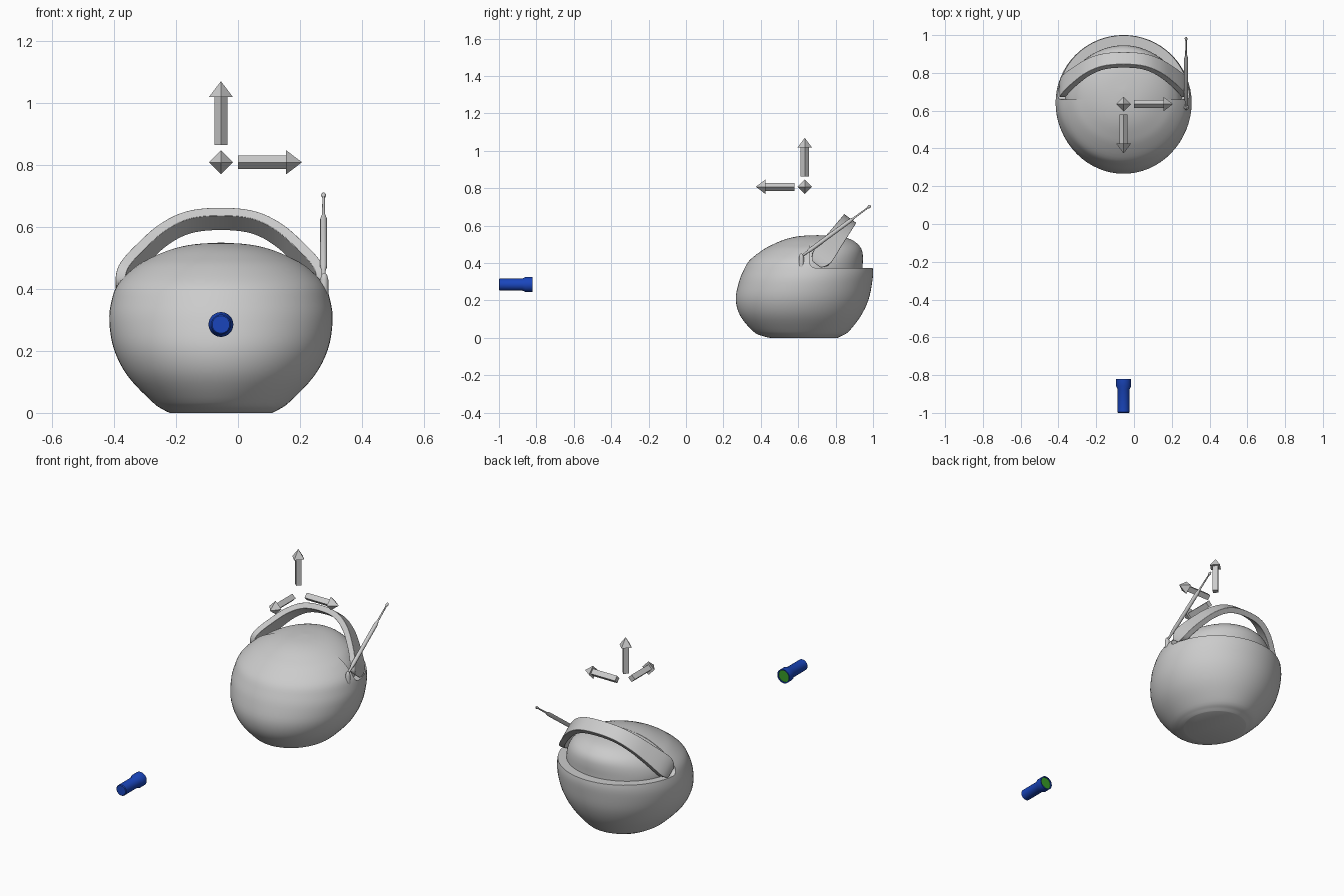
import bpy, bmesh, math
from mathutils import Vector
from mathutils.bvhtree import BVHTree

if "Cube" in bpy.data.objects:
    bpy.data.objects.remove(bpy.data.objects["Cube"])

CX, CY = -0.055, 0.635


def finish(name, bm, angle=35, color=None):
    bmesh.ops.recalc_face_normals(bm, faces=bm.faces)
    me = bpy.data.meshes.new(name)
    bm.to_mesh(me)
    bm.free()
    ob = bpy.data.objects.new(name, me)
    bpy.context.collection.objects.link(ob)
    if color:
        mat = bpy.data.materials.new(name + "_colour")
        mat.diffuse_color = color
        mat.use_nodes = True
        mat.node_tree.nodes["Principled BSDF"].inputs["Base Color"].default_value = mat.diffuse_color
        me.materials.append(mat)
    smooth(ob, angle)
    return ob


def smooth(ob, angle):
    bpy.ops.object.select_all(action='DESELECT')
    ob.select_set(True)
    bpy.context.view_layer.objects.active = ob
    if angle:
        bpy.ops.object.shade_smooth_by_angle(angle=math.radians(angle))


def spline(pts, steps):
    """Catmull-Rom through tuples of any length."""
    p = [Vector(q) for q in pts]
    p = [p[0]] + p + [p[-1]]
    out = []
    for i in range(1, len(p) - 2):
        a, b, c, d = p[i - 1:i + 3]
        for k in range(steps):
            t = k / steps
            out.append(0.5 * (2 * b + (c - a) * t + (2 * a - 5 * b + 4 * c - d) * t * t
                              + (3 * b - a - 3 * c + d) * t ** 3))
    return out + [p[-1]]


def skin(rings):
    """Join rings of points into a capped tube."""
    bm = bmesh.new()
    vs = [[bm.verts.new(v) for v in r] for r in rings]
    n = len(vs[0])
    for a, b in zip(vs, vs[1:]):
        for i in range(n):
            j = (i + 1) % n
            bm.faces.new((a[i], a[j], b[j], b[i]))
    bm.faces.new(vs[0][::-1])
    bm.faces.new(vs[-1])
    return bm


def loft(rows, n=64):
    """Rows are height, half width, front y, back y."""
    rings = []
    for z, rx, yf, yb in spline(rows, 4):
        c, ry = (yf + yb) / 2, (yb - yf) / 2
        rings.append([(CX + rx * math.cos(2 * math.pi * i / n),
                       c + ry * math.sin(2 * math.pi * i / n), z) for i in range(n)])
    return skin(rings)


def turned(start, axis, prof, n, phase=0.0):
    """Profile of (distance along axis, radius) turned about an axis."""
    axis = Vector(axis).normalized()
    u = axis.orthogonal().normalized()
    w = axis.cross(u)
    rings = []
    for d, r in prof:
        c = Vector(start) + axis * d
        rings.append([c + r * (u * math.cos(2 * math.pi * i / n + phase)
                               + w * math.sin(2 * math.pi * i / n + phase)) for i in range(n)])
    return skin(rings)


# Outer shell with flat base
bm = loft([(0, .165, .45, .81), (.01, .185, .41, .83), (.034, .22, .36, .87), (.118, .30, .29, .935),
           (.205, .345, .266, .976), (.295, .36, .282, .995), (.36, .353, .307, 1.0),
           (.415, .332, .34, .985), (.47, .278, .41, .95), (.50, .228, .465, .92),
           (.527, .165, .53, .88), (.543, .095, .60, .81), (.55, .002, .69, .694)])
surface = BVHTree.FromBMesh(bm)
shell = finish("shell", bm, 0)

# Step cut across the upper back of the shell, with a rounded front corner
bm = bmesh.new()
bmesh.ops.create_cube(bm, size=1)
for v in bm.verts:
    v.co = Vector((v.co.x * 2, .93 + v.co.y * .54, .674 + v.co.z * .6))
edge = [e for e in bm.edges if all(v.co.y < .7 and v.co.z < .4 for v in e.verts)]
bmesh.ops.bevel(bm, geom=edge, offset=.035, segments=5, profile=.5, affect='EDGES')
cutter = finish("step_cutter", bm, 0)
cutter.hide_render = True
smooth(shell, 0)
mod = shell.modifiers.new("step", 'BOOLEAN')
mod.operation = 'DIFFERENCE'
mod.object = cutter
bpy.ops.object.modifier_apply(modifier=mod.name)
bpy.data.objects.remove(cutter)
smooth(shell, 35)

# Inset dome behind the handle
finish("inner_dome", loft([(.30, .30, .36, .944), (.374, .31, .36, .944), (.43, .295, .37, .946),
                           (.47, .262, .42, .94), (.50, .222, .472, .92), (.527, .16, .54, .88),
                           (.543, .09, .61, .81), (.549, .002, .70, .704)]))

# Tilted strap handle: lateral offset, distance up the tilted plane, width
half = [(.322, -.042, .05), (.324, -.03, .085), (.318, .0, .112), (.298, .04, .112), (.255, .10, .10),
        (.195, .17, .09), (.125, .22, .083), (.05, .24, .08)]
path = spline(half + [(-u, v, w) for u, v, w in reversed(half)], 4)
up, across = Vector((0, .593, .806)), Vector((0, .806, -.593))
rings = []
for i, (u, v, w) in enumerate(path):
    a, b = path[max(i - 1, 0)], path[min(i + 1, len(path) - 1)]
    t = (Vector((b[0], 0, 0)) + up * b[1] - Vector((a[0], 0, 0)) - up * a[1]).normalized()
    nrm = t.cross(across).normalized() * .016
    c = Vector((CX + u, .725, .43)) + up * v
    s = across * w / 2
    rings.append([c + nrm + s, c + nrm - s, c - nrm - s, c - nrm + s])
handle = finish("handle", skin(rings), 40)
bev = handle.modifiers.new("soft_edges", 'BEVEL')
bev.width, bev.segments = .007, 2

# Antenna with its hinge post
finish("antenna_post", turned((.278, .617, .375), (0, 0, 1),
       [(0, .013), (.055, .013), (.07, .009), (.076, .003)], 16))
root = Vector((.276, .625, .442))
axis = Vector((.276, .986, .706)) - root
finish("antenna_rod", turned(root, axis, [(0, .006), (.03, .007), (.05, .011), (.31, .011), (.335, .005),
       (.43, .004), (.434, .007), (.442, .008), (.45, .004)], 16))

# Raised round spots on the front: x, z, radius
for x, z, r in [(-.289, .466, .015), (-.166, .434, .018), (-.231, .405, .015), (-.215, .356, .014),
                (.05, .434, .018), (.115, .40, .022), (.176, .392, .015), (.098, .356, .015),
                (.176, .466, .015)]:
    hit, nrm, _, _ = surface.ray_cast(Vector((x, -1, z)), Vector((0, 1, 0)))
    if nrm.y > 0:
        nrm = -nrm
    finish("spot", turned(hit, nrm, [(-.012, r), (.003, r), (.007, r * .8), (.009, r * .3)], 20), 60)

# Three axis arrows
for name, d in (("right", (1, 0, 0)), ("front", (0, -1, 0)), ("up", (0, 0, 1))):
    prof = [(.055, .0215), (.21, .0215), (.21, .039), (.26, .001)]
    finish("arrow_" + name, turned((CX, CY, .808), d, prof, 4, math.pi / 4), 0)

# Torch in front, with a recessed lens facing the shell
finish("torch", turned((CX, -1, .285), (0, 1, 0), [(0, .028), (.004, .032), (.125, .032), (.142, .04),
       (.18, .04), (.18, .034), (.172, .034)], 32), 30, (.01, .06, .5, 1))
finish("torch_lens", turned((CX, -.83, .285), (0, 1, 0), [(0, .034), (.004, .034)], 32),
       30, (.04, .33, .02, 1))
